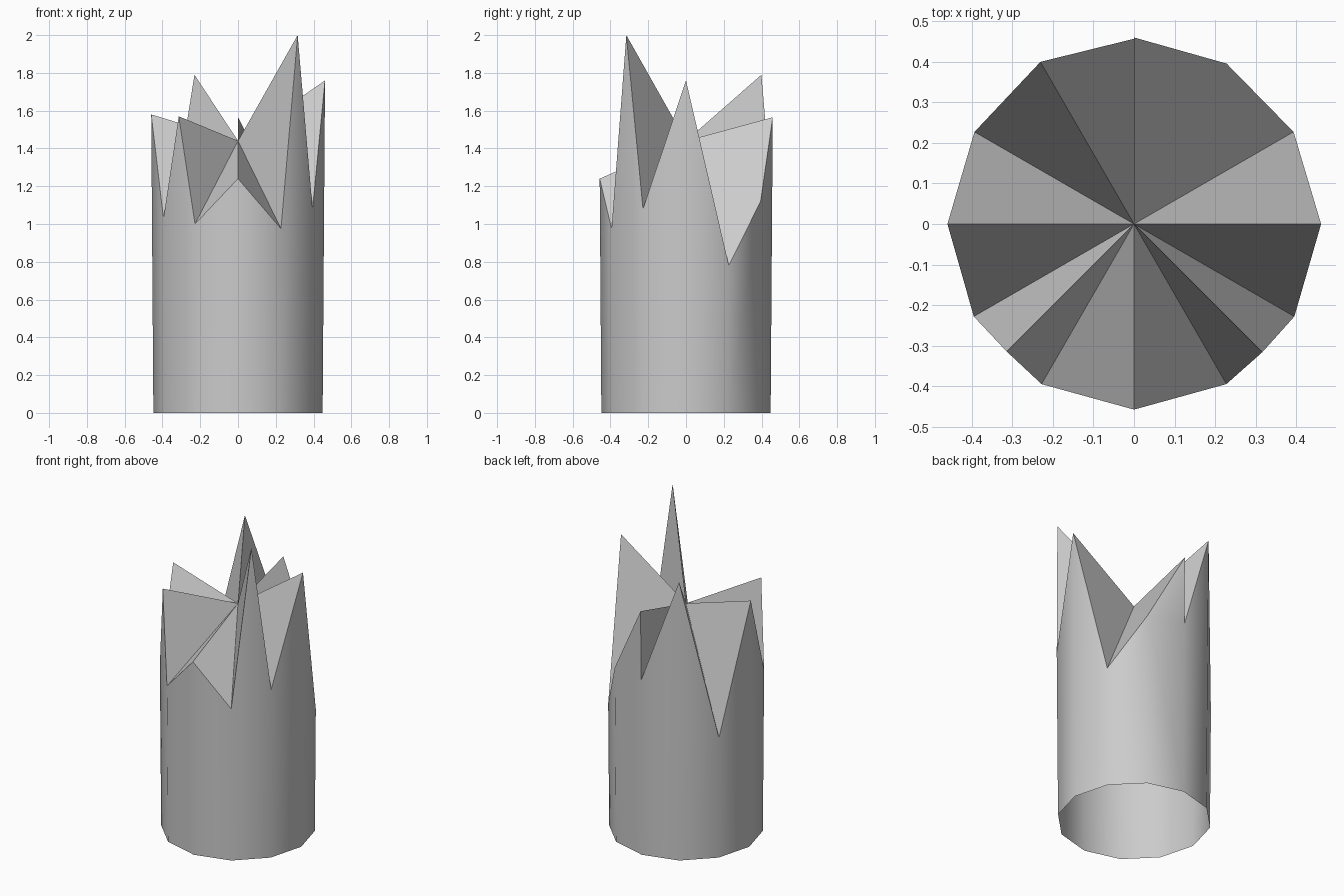
import bpy, bmesh
from math import radians, cos, sin

if "Cube" in bpy.data.objects:
    bpy.data.objects.remove(bpy.data.objects["Cube"])

# Broken rim: (angle in degrees, height); 90 appears twice to make a small cliff
RIM = [(0, 1.76), (30, 0.78), (60, 1.12), (90, 1.565), (90, 1.12), (120, 1.79),
       (150, 0.77), (180, 1.58), (210, 1.03), (225, 1.57), (240, 1.0),
       (270, 1.24), (300, 0.975), (315, 2.0), (330, 1.08)]
CENTRE_Z = 1.44


def point(angle, z):
    """Point on the slightly flaring twelve-sided shaft."""
    r = 0.448 + 0.0072 * z
    if angle % 30:                      # splinter tips lie mid-way along a flat side
        r *= cos(radians(15))
    a = radians(angle)
    return (r * cos(a), r * sin(a), z)


bm = bmesh.new()
centre = bm.verts.new((0, 0, CENTRE_Z))
top = [bm.verts.new(point(a, z)) for a, z in RIM]
base = {a: bm.verts.new(point(a, 0)) for a, z in RIM}
n = len(RIM)

for i in range(n):
    j = (i + 1) % n
    a, b = RIM[i][0], RIM[j][0]
    # jagged top, fanned from the centre
    bm.faces.new((centre, top[i], top[j])).smooth = False
    # shaft wall, open at the bottom
    if a != b:
        loop = [base[a], base[b]]
        if b == 90:
            loop.append(top[j + 1])     # foot of the cliff
        loop += [top[j], top[i]]
        bm.faces.new(loop).smooth = True

# sharp edges wherever the break meets the wall
for e in bm.edges:
    if any(not f.smooth for f in e.link_faces):
        e.smooth = False

mesh = bpy.data.meshes.new("broken_stump")
bm.to_mesh(mesh)
bm.free()
obj = bpy.data.objects.new("broken_stump", mesh)
bpy.context.collection.objects.link(obj)
